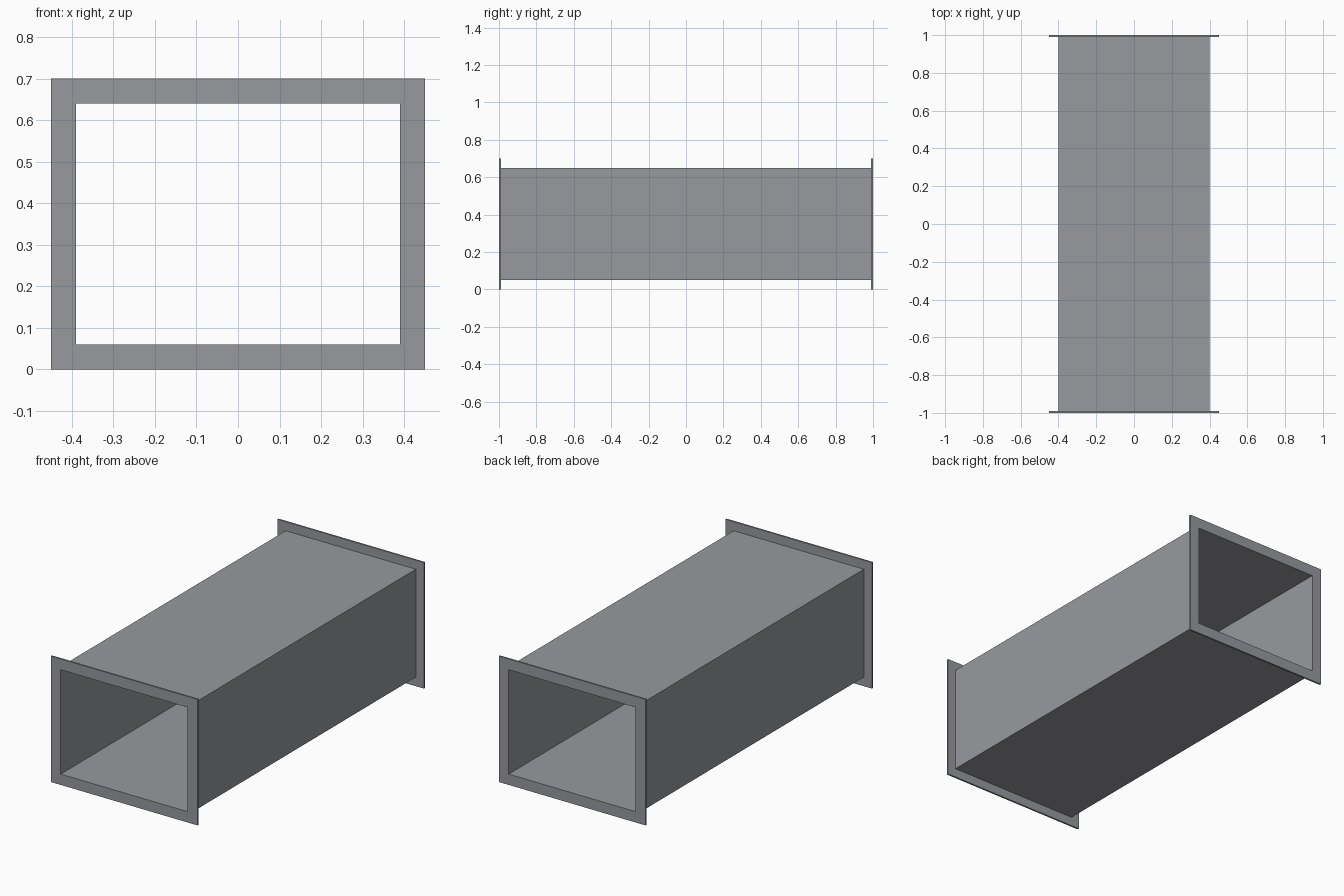
import bpy
import bmesh

# Remove the default cube
cube = bpy.data.objects.get("Cube")
if cube:
    bpy.data.objects.remove(cube, do_unlink=True)

# Galvanised sheet metal
metal = bpy.data.materials.new("grey_metal")
metal.use_nodes = True
colour = (0.31, 0.32, 0.34, 1)
metal.diffuse_color = colour
metal.node_tree.nodes["Principled BSDF"].inputs["Base Color"].default_value = colour

MID_Z = 0.35
HALF_LENGTH = 1.0
FLANGE_THICKNESS = 0.01
OPENING = (0.39, 0.29)   # half width, half height
DUCT = (0.40, 0.30)
FLANGE = (0.45, 0.35)


def rectangular_tube(name, outer, inner, y_front, y_back):
    """Open rectangular tube running along y."""
    bm = bmesh.new()

    def loop(half, y):
        corners = ((-1, -1), (1, -1), (1, 1), (-1, 1))
        return [bm.verts.new((sx * half[0], y, MID_Z + sz * half[1]))
                for sx, sz in corners]

    # Outer front, outer back, inner back, inner front, joined in a cycle
    loops = [loop(outer, y_front), loop(outer, y_back),
             loop(inner, y_back), loop(inner, y_front)]
    for i, a in enumerate(loops):
        b = loops[(i + 1) % len(loops)]
        for j in range(4):
            k = (j + 1) % 4
            bm.faces.new((a[j], a[k], b[k], b[j]))
    bmesh.ops.recalc_face_normals(bm, faces=bm.faces)

    mesh = bpy.data.meshes.new(name)
    bm.to_mesh(mesh)
    bm.free()
    mesh.materials.append(metal)
    obj = bpy.data.objects.new(name, mesh)
    bpy.context.collection.objects.link(obj)
    return obj


# Duct body fits between the two flanges
body_end = HALF_LENGTH - FLANGE_THICKNESS
rectangular_tube("duct_body", DUCT, OPENING, -body_end, body_end)

# Connecting flange at each end
rectangular_tube("front_flange", FLANGE, OPENING, -HALF_LENGTH, -body_end)
rectangular_tube("back_flange", FLANGE, OPENING, body_end, HALF_LENGTH)
